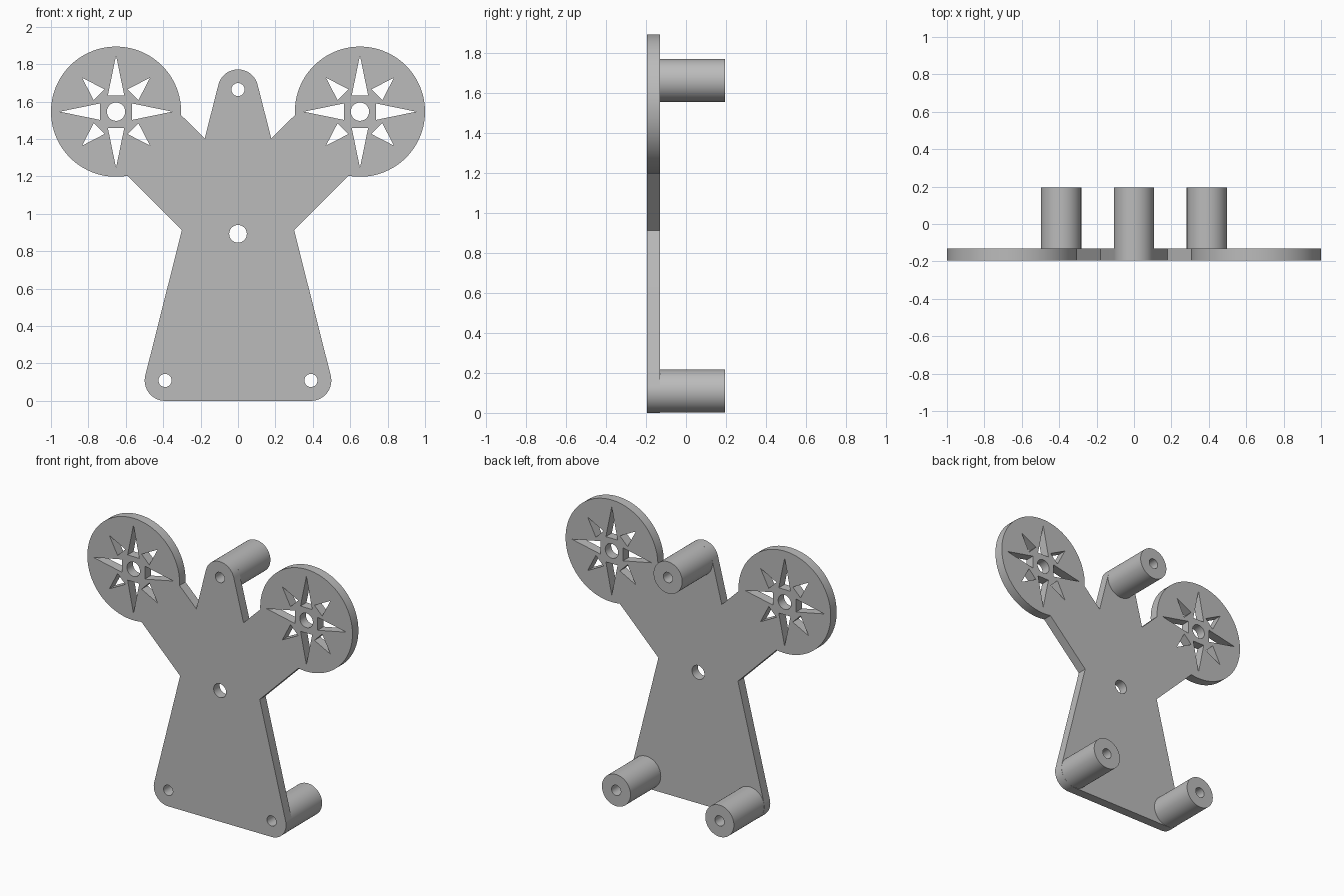
import bpy
from math import sin, cos, pi, radians

if "Cube" in bpy.data.objects:
    bpy.data.objects.remove(bpy.data.objects["Cube"])

grey = bpy.data.materials.new("plain grey")
grey.use_nodes = True
COLOUR = (0.5, 0.5, 0.5, 1)
grey.diffuse_color = COLOUR
grey.node_tree.nodes["Principled BSDF"].inputs["Base Color"].default_value = COLOUR

FRONT, PLATE_BACK, BACK = -0.195, -0.131, 0.195
TUBE_R, BORE_R = 0.108, 0.035
FEET_X, FEET_Z, TIP_Z = 0.39, 0.109, 1.664
DISC_X, DISC_Z, DISC_R = 0.652, 1.546, 0.348


def arc(x, z, r, start, end, steps):
    """Points along an arc, angles in degrees."""
    angles = [radians(start + (end - start) * i / steps) for i in range(steps + 1)]
    return [(x + r * cos(a), z + r * sin(a)) for a in angles]


def circle(x, z, r, steps=48):
    return arc(x, z, r, 0, 360, steps)[:-1]


def star_holes(x, z):
    """Eight triangular cutouts, alternately long and short, round a hub hole."""
    loops = [circle(x, z, 0.049)]
    for i in range(8):
        base, half, tip = (0.128, 0.041, 0.257) if i % 2 else (0.086, 0.044, 0.301)
        c, s = cos(i * pi / 4), sin(i * pi / 4)
        loops.append([(x + u * c - v * s, z + u * s + v * c)
                      for u, v in ((base, -half), (tip, 0), (base, half))])
    return loops


def extrude_profile(name, loops, y0, y1):
    """Solid from a filled outline with holes, standing in the XZ plane."""
    curve = bpy.data.curves.new(name, 'CURVE')
    curve.dimensions = '2D'
    curve.fill_mode = 'BOTH'
    curve.extrude = (y1 - y0) / 2
    for loop in loops:
        spline = curve.splines.new('POLY')
        spline.points.add(len(loop) - 1)
        for point, (x, z) in zip(spline.points, loop):
            point.co = (x, z, 0, 1)
        spline.use_cyclic_u = True
    curve.materials.append(grey)
    obj = bpy.data.objects.new(name, curve)
    bpy.context.collection.objects.link(obj)
    obj.location.y = (y0 + y1) / 2
    obj.rotation_euler.x = pi / 2
    bpy.ops.object.select_all(action='DESELECT')
    obj.select_set(True)
    bpy.context.view_layer.objects.active = obj
    bpy.ops.object.convert(target='MESH')
    bpy.ops.object.mode_set(mode='EDIT')
    bpy.ops.mesh.select_all(action='SELECT')
    bpy.ops.mesh.remove_doubles(threshold=0.0001)
    bpy.ops.mesh.normals_make_consistent(inside=False)
    bpy.ops.object.mode_set(mode='OBJECT')
    bpy.ops.object.shade_smooth_by_angle(angle=radians(30))
    return obj


# Plate outline: right half from the foot up to the tip, then mirrored
half = arc(FEET_X, FEET_Z, FEET_Z, -90, 14, 16)
half.append((0.3, 0.913))
half += arc(DISC_X, DISC_Z, DISC_R, -100, 183, 72)
half.append((0.178, 1.403))
half += arc(0, TIP_Z, TUBE_R, 14, 89, 12)
outline = half + [(-x, z) for x, z in reversed(half)]

posts = {"left_foot_post": (FEET_X, FEET_Z),
         "right_foot_post": (-FEET_X, FEET_Z),
         "top_post": (0, TIP_Z)}

holes = [circle(0, 0.893, 0.047)]
holes += [circle(x, z, BORE_R) for x, z in posts.values()]
for side in (-1, 1):
    holes += star_holes(side * DISC_X, DISC_Z)
extrude_profile("plate", [outline] + holes, FRONT, PLATE_BACK)

# Hollow posts behind the plate
for name, (x, z) in posts.items():
    extrude_profile(name, [circle(x, z, TUBE_R), circle(x, z, BORE_R)], PLATE_BACK, BACK)
